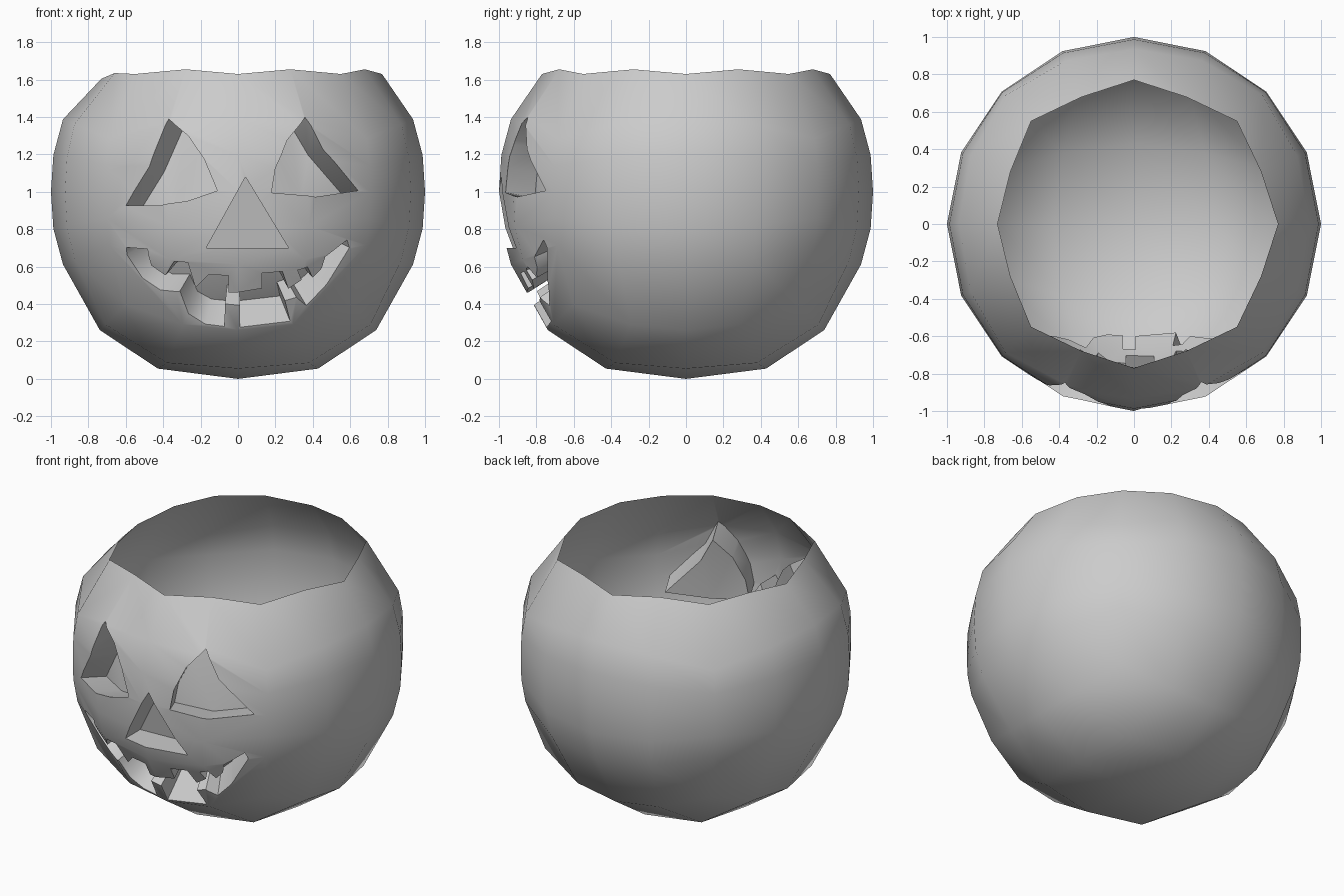
import bpy, bmesh, math
from mathutils import Vector

if "Cube" in bpy.data.objects:
    bpy.data.objects.remove(bpy.data.objects["Cube"])

CENTRE = Vector((0, 0, 1))


def new_object(name, bm):
    bmesh.ops.recalc_face_normals(bm, faces=bm.faces)
    mesh = bpy.data.meshes.new(name)
    bm.to_mesh(mesh)
    bm.free()
    obj = bpy.data.objects.new(name, mesh)
    bpy.context.collection.objects.link(obj)
    return obj


# Shell: a gridded cube rounded into a ball, 16 sides around
bm = bmesh.new()
bmesh.ops.create_cube(bm, size=2)
bmesh.ops.subdivide_edges(bm, edges=bm.edges[:], cuts=3, use_grid_fill=True)
for h in (-0.25, 0.25):
    bmesh.ops.bisect_plane(bm, geom=bm.verts[:] + bm.edges[:] + bm.faces[:],
                           plane_co=(0, 0, h), plane_no=(0, 0, 1))
for v in bm.verts:
    c = v.co.copy()
    p = Vector([math.tan(math.pi / 4 * k) for k in c]).normalized()
    ax, ay = abs(c.x), abs(c.y)
    low, high = min(ax, ay), max(ax, ay)
    if c.z > 0.99 and high > 0.99:                 # rim of the opening
        if low > 0.99:
            p = Vector((0.55 * c.x, 0.55 * c.y, 0.63))
        elif low < 0.01:
            p = Vector((0.77 * c.x, 0.77 * c.y, 0.63))
            if c.x < -0.5:
                p = Vector((-0.73, 0, 0.605))
        else:
            p.z = 0.655
            if c.x < -0.9:
                p = Vector((-0.66, p.y, 0.635))
    elif c.z < -0.99 and high > 0.01:              # fuller underside
        if high > 0.9:
            p *= 1.045
        elif low < 0.01:
            p = Vector((p.x * 1.12, p.y * 1.12, -0.945))
        else:
            p *= 1.06
    elif abs(c.z) < 0.9:                           # side rows
        p *= 1 + 0.026 * min(abs(c.z), 0.5)
    v.co = p + CENTRE
shell = new_object("pumpkin_bowl", bm)


def cutter(name, outline, depth, normal=None):
    """Prism into the shell, following a front outline of (x, z) points."""
    bm = bmesh.new()
    outer, inner = [], []
    for x, z in outline:
        p = Vector((x, -math.sqrt(1.01 - x * x - (z - 1) ** 2), z))
        n = Vector(normal).normalized() if normal else (p - CENTRE).normalized()
        outer.append(bm.verts.new(p + n * 0.2))
        inner.append(bm.verts.new(p - n * depth))
    count = len(outline)
    for i in range(count):
        j = (i + 1) % count
        bm.faces.new((outer[i], outer[j], inner[j], inner[i]))
    caps = [bm.faces.new(outer), bm.faces.new(inner[::-1])]
    bmesh.ops.triangulate(bm, faces=caps)
    obj = new_object(name, bm)
    obj.hide_render = True
    return obj


# Eyes, nose and toothed mouth, carved as closed pockets
left_eye = [(-0.61, 0.93), (-0.42, 0.93), (-0.28, 0.955), (-0.12, 1.01),
            (-0.19, 1.18), (-0.27, 1.3), (-0.37, 1.39), (-0.48, 1.14)]
right_eye = [(0.65, 1.01), (0.42, 0.975), (0.19, 1.0), (0.21, 1.13),
             (0.27, 1.28), (0.36, 1.4), (0.46, 1.23)]
nose = [(-0.17, 0.70), (0.27, 0.70), (0.04, 1.08)]
mouth = [(-0.60, 0.70), (-0.49, 0.69), (-0.47, 0.60), (-0.39, 0.55), (-0.34, 0.63),
         (-0.27, 0.62), (-0.23, 0.48), (-0.16, 0.55), (-0.05, 0.55), (-0.05, 0.46),
         (0.13, 0.48), (0.13, 0.56), (0.24, 0.57), (0.27, 0.48), (0.34, 0.53),
         (0.32, 0.58), (0.37, 0.60), (0.40, 0.54), (0.45, 0.59), (0.47, 0.65),
         (0.59, 0.74), (0.60, 0.70), (0.46, 0.49), (0.36, 0.40), (0.31, 0.44),
         (0.25, 0.42), (0.27, 0.33), (0.01, 0.30), (0.01, 0.40), (-0.07, 0.40),
         (-0.07, 0.30), (-0.17, 0.31), (-0.26, 0.36), (-0.31, 0.47), (-0.42, 0.47),
         (-0.52, 0.53), (-0.60, 0.66)]
cutters = [cutter("left_eye_cutter", left_eye, 0.2, (-0.42, -0.88, 0.17)),
           cutter("right_eye_cutter", right_eye, 0.2, (0.42, -0.88, 0.17)),
           cutter("nose_cutter", nose, 0.17, (0, -1, 0)),
           cutter("mouth_cutter", mouth, 0.17)]
for c in cutters:
    mod = shell.modifiers.new(c.name, 'BOOLEAN')
    mod.operation = 'DIFFERENCE'
    mod.solver = 'EXACT'
    mod.object = c
bpy.context.view_layer.update()
result = bpy.data.meshes.new_from_object(
    shell.evaluated_get(bpy.context.evaluated_depsgraph_get()))
shell.modifiers.clear()
shell.data = result
for c in cutters:
    bpy.data.objects.remove(c)

# Open the top
bm = bmesh.new()
bm.from_mesh(result)
doomed = [f for f in bm.faces if all(v.co.z > 1.6 for v in f.verts)]
bmesh.ops.delete(bm, geom=doomed, context='FACES')
bm.to_mesh(result)
bm.free()

bpy.context.view_layer.objects.active = shell
shell.select_set(True)
bpy.ops.object.shade_smooth_by_angle(angle=math.radians(40))
